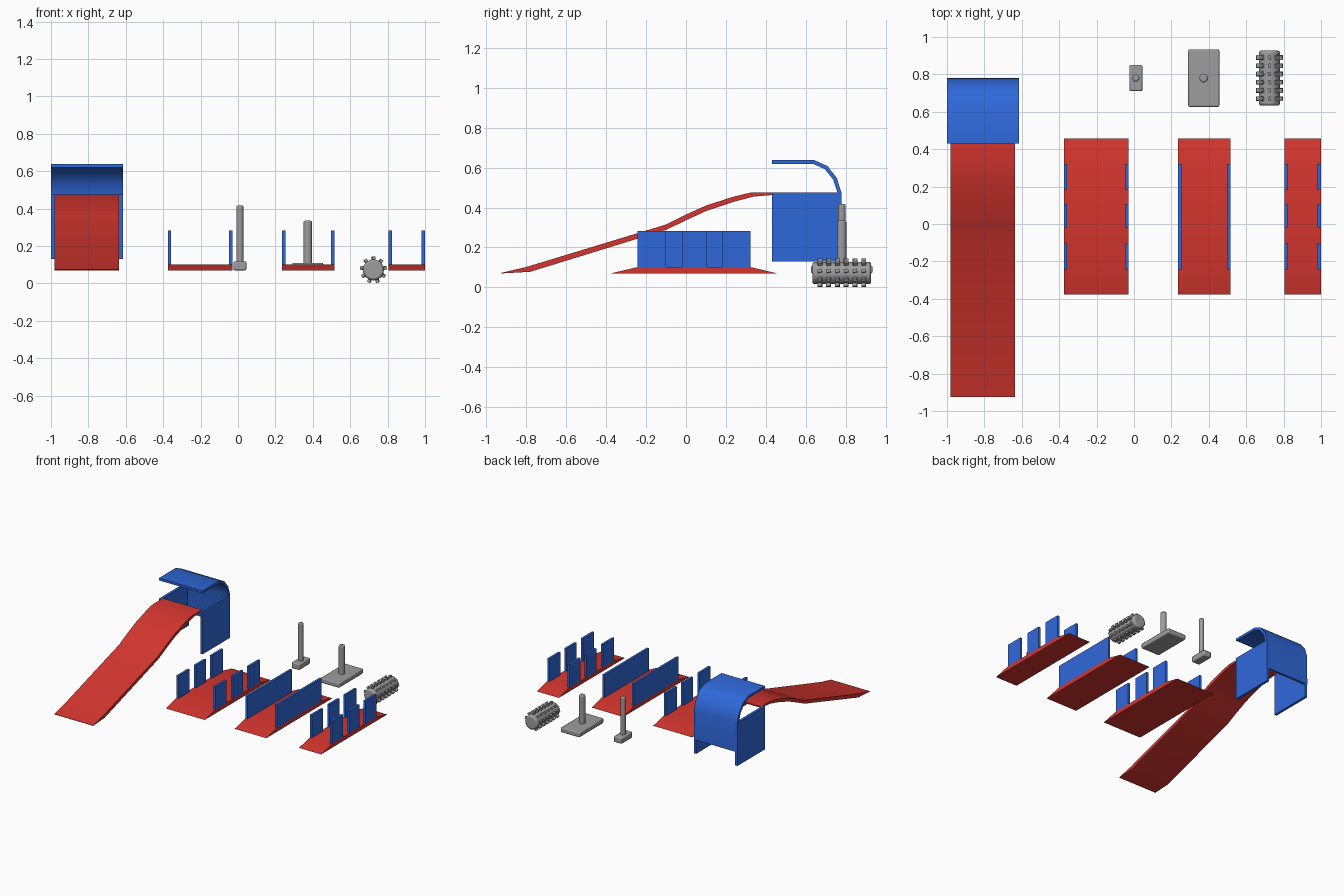
import bpy, bmesh, math
from mathutils import Matrix, Vector

cube = bpy.data.objects.get("Cube")
if cube:
    bpy.data.objects.remove(cube)


def material(name, rgb):
    m = bpy.data.materials.new(name)
    m.use_nodes = True
    m.diffuse_color = (*rgb, 1)
    m.node_tree.nodes["Principled BSDF"].inputs["Base Color"].default_value = (*rgb, 1)
    return m


RED = material("red", (0.66, 0.036, 0.028))
BLUE = material("blue", (0.028, 0.14, 0.70))
GREY = material("grey", (0.34, 0.34, 0.34))


def finish(bm, name, mat, bevel=0, smooth=True):
    bmesh.ops.recalc_face_normals(bm, faces=bm.faces)
    mesh = bpy.data.meshes.new(name)
    bm.to_mesh(mesh)
    bm.free()
    mesh.materials.append(mat)
    ob = bpy.data.objects.new(name, mesh)
    bpy.context.collection.objects.link(ob)
    if bevel:
        mod = ob.modifiers.new("Bevel", "BEVEL")
        mod.width, mod.segments = bevel, 2
        mod.limit_method, mod.angle_limit = "ANGLE", math.radians(50)
    if smooth:
        bpy.ops.object.select_all(action="DESELECT")
        ob.select_set(True)
        bpy.context.view_layer.objects.active = ob
        bpy.ops.object.shade_smooth_by_angle(angle=math.radians(30))
    return ob


def add_box(bm, lo, hi, turn=Matrix()):
    lo, hi = Vector(lo), Vector(hi)
    size = Matrix.Diagonal((*(hi - lo), 1))
    bmesh.ops.create_cube(bm, size=1, matrix=turn @ Matrix.Translation((lo + hi) / 2) @ size)


def box(name, lo, hi, mat, bevel=0):
    bm = bmesh.new()
    add_box(bm, lo, hi)
    return finish(bm, name, mat, bevel, smooth=bool(bevel))


def cylinder(name, radius, length, matrix, mat, bevel):
    bm = bmesh.new()
    bmesh.ops.create_cone(bm, cap_ends=True, segments=24, radius1=radius, radius2=radius,
                          depth=length, matrix=matrix)
    return finish(bm, name, mat, bevel)


def extrude_profile(name, points, x0, x1, mat):
    """Closed side outline (y, z) swept across x."""
    bm = bmesh.new()
    face = bm.faces.new([bm.verts.new((x0, y, z)) for y, z in points])
    swept = bmesh.ops.extrude_face_region(bm, geom=[face])["geom"]
    moved = [v for v in swept if isinstance(v, bmesh.types.BMVert)]
    bmesh.ops.translate(bm, verts=moved, vec=(x1 - x0, 0, 0))
    return finish(bm, name, mat)


# Slide ramp
slide_top = [(-0.925, 0.073), (-0.8, 0.102), (-0.1, 0.315), (0.0, 0.365), (0.1, 0.41),
             (0.24, 0.455), (0.32, 0.474), (0.45, 0.474)]
slide_under = [(0.45, 0.464), (0.34, 0.455), (0.25, 0.432), (0.1, 0.382), (0.0, 0.336),
               (-0.1, 0.288), (-0.78, 0.078), (-0.925, 0.07)]
extrude_profile("slide_ramp", slide_top + slide_under, -0.98, -0.635, RED)

# Hood: curved roof that runs down into the back panel, with two side walls
hood_outer = [(0.43, 0.638), (0.64, 0.638), (0.708, 0.608), (0.755, 0.548),
              (0.778, 0.475), (0.78, 0.24)]
hood_inner = [(0.76, 0.24), (0.758, 0.475), (0.737, 0.54), (0.695, 0.592),
              (0.636, 0.619), (0.43, 0.619)]
extrude_profile("hood_roof_and_back", hood_outer + hood_inner, -1.0, -0.615, BLUE)
for side, x in (("right", -1.0), ("left", -0.635)):
    box(f"hood_{side}_wall", (x, 0.43, 0.13), (x + 0.02, 0.779, 0.474), BLUE)

# Walkway platforms with upright side panels
split = [(-0.242, -0.102), (-0.018, 0.106), (0.182, 0.322)]
whole = [(-0.242, 0.322)]
walkways = [("wide", -0.375, -0.03, split), ("middle", 0.235, 0.515, whole),
            ("narrow", 0.805, 1.0, split)]
for name, x0, x1, spans in walkways:
    outline = [(-0.378, 0.07), (-0.242, 0.102), (0.322, 0.102), (0.458, 0.07)]
    extrude_profile(f"{name}_platform", outline, x0, x1, RED)
    for i, (y0, y1) in enumerate(spans):
        for side, x in (("right", x0), ("left", x1 - 0.018)):
            box(f"{name}_{side}_panel_{i + 1}", (x, y0, 0.1), (x + 0.018, y1, 0.283), BLUE)

# Posts on rounded bases
for name, x, hx, hy, top, radius, height in (("small", 0.01, 0.035, 0.07, 0.118, 0.019, 0.417),
                                             ("large", 0.373, 0.083, 0.154, 0.11, 0.023, 0.335)):
    box(f"{name}_post_base", (x - hx, 0.78 - hy, 0.07), (x + hx, 0.78 + hy, top), GREY, 0.008)
    length = height - top + 0.01
    cylinder(f"{name}_post", radius, length,
             Matrix.Translation((x, 0.78, height - length / 2)), GREY, 0.008)

# Studded roller lying along y
centre = Matrix.Translation((0.724, 0.78, 0.072))
cylinder("roller_drum", 0.056, 0.295, centre @ Matrix.Rotation(math.pi / 2, 4, "X"), GREY, 0.012)
bm = bmesh.new()
for row in range(6):
    for k in range(9):
        turn = (centre @ Matrix.Translation((0, -0.11 + row * 0.044, 0))
                @ Matrix.Rotation(k * math.tau / 9, 4, "Y") @ Matrix.Rotation(0.2, 4, "Z"))
        add_box(bm, (-0.008, -0.011, 0.05), (0.008, 0.011, 0.072), turn)
finish(bm, "roller_studs", GREY, smooth=False)
